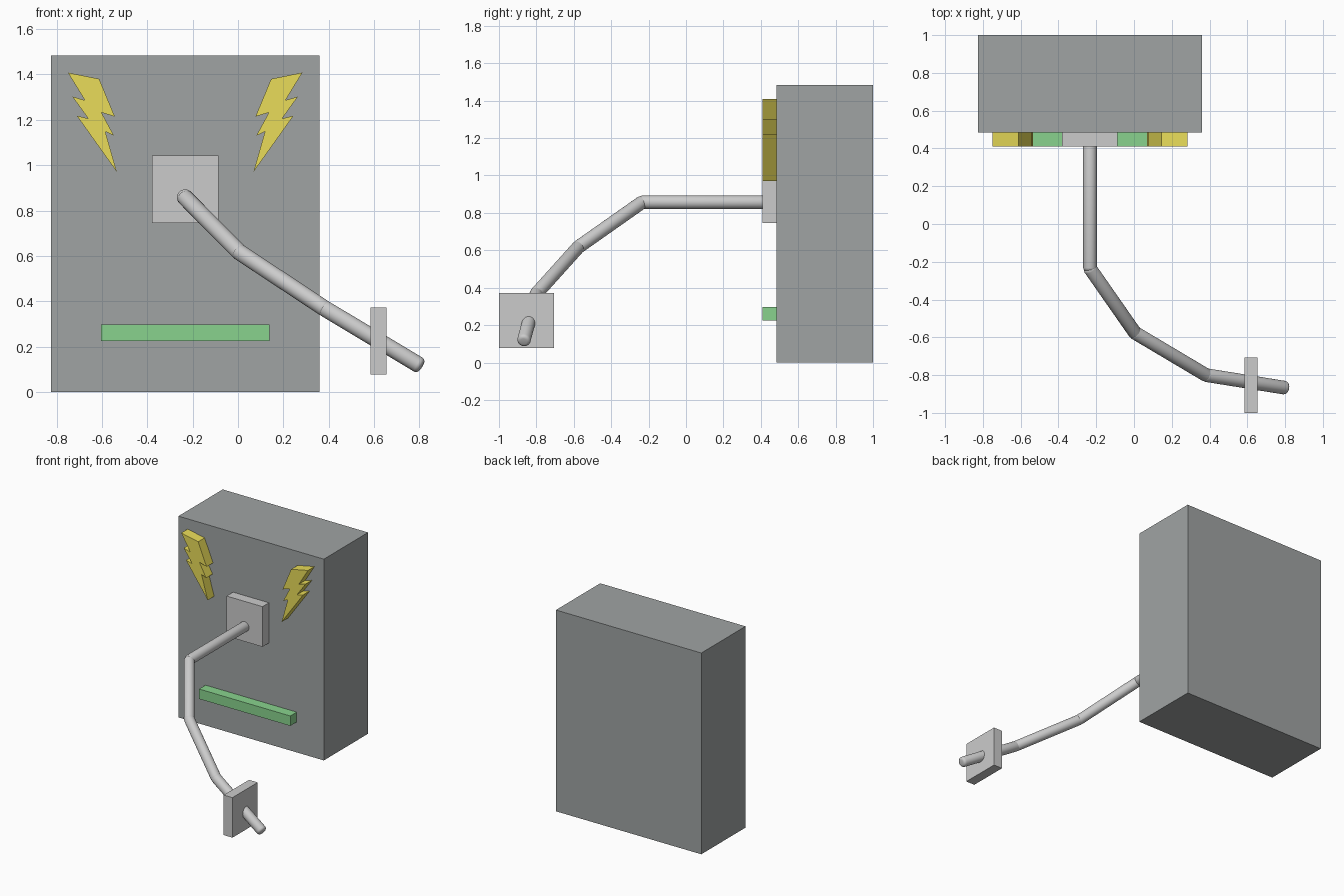
import bpy, bmesh, math
from mathutils import Vector

if "Cube" in bpy.data.objects:
    bpy.data.objects.remove(bpy.data.objects["Cube"])


def material(name, rgb):
    m = bpy.data.materials.new(name)
    m.diffuse_color = (*rgb, 1)
    m.use_nodes = True
    m.node_tree.nodes["Principled BSDF"].inputs["Base Color"].default_value = m.diffuse_color
    return m


def finish(name, bm, mat=None):
    bmesh.ops.recalc_face_normals(bm, faces=bm.faces)
    me = bpy.data.meshes.new(name)
    bm.to_mesh(me)
    bm.free()
    ob = bpy.data.objects.new(name, me)
    bpy.context.collection.objects.link(ob)
    if mat:
        me.materials.append(mat)
    return ob


def box(name, lo, hi, mat=None):
    lo, hi = Vector(lo), Vector(hi)
    bm = bmesh.new()
    bmesh.ops.create_cube(bm, size=1)
    bmesh.ops.scale(bm, vec=hi - lo, verts=bm.verts)
    ob = finish(name, bm, mat)
    ob.location = (lo + hi) / 2
    return ob


def rod(name, a, b, radius=0.036):
    """Cylinder from a to b with softened rims."""
    a, b = Vector(a), Vector(b)
    bm = bmesh.new()
    bmesh.ops.create_cone(bm, cap_ends=True, segments=32, radius1=radius,
                          radius2=radius, depth=(b - a).length)
    rims = [e for e in bm.edges if abs(e.verts[0].co.z - e.verts[1].co.z) < 1e-5]
    bmesh.ops.bevel(bm, geom=rims, offset=0.018, segments=3, profile=0.5,
                    affect='EDGES')
    ob = finish(name, bm)
    ob.location = (a + b) / 2
    ob.rotation_euler = (b - a).to_track_quat('Z', 'Y').to_euler()
    bpy.ops.object.select_all(action='DESELECT')
    ob.select_set(True)
    bpy.context.view_layer.objects.active = ob
    bpy.ops.object.shade_smooth_by_angle(angle=math.radians(40))
    return ob


dark = material("dark_grey", (0.35, 0.37, 0.37))
yellow = material("yellow", (0.82, 0.72, 0.10))
green = material("green", (0.25, 0.65, 0.27))

MID = -0.233            # centre line of the cabinet
FRONT, RAISED = 0.485, 0.41

# Cabinet, socket plate and indicator bar
box("cabinet", (-0.825, FRONT, 0), (0.36, 1.0, 1.483), dark)
box("socket_plate", (-0.38, RAISED, 0.746), (-0.087, FRONT, 1.042))
box("indicator_bar", (-0.604, RAISED, 0.224), (0.139, FRONT, 0.297), green)

# Lightning bolts: one outline, mirrored about the centre line
outline = [(-0.75, 1.408), (-0.612, 1.38), (-0.543, 1.214), (-0.602, 1.232),
           (-0.547, 1.13), (-0.585, 1.148), (-0.534, 0.97), (-0.711, 1.218),
           (-0.66, 1.205), (-0.73, 1.302), (-0.675, 1.286)]
bm = bmesh.new()
face = bm.faces.new([bm.verts.new((x - MID, RAISED, z)) for x, z in outline])
ext = bmesh.ops.extrude_face_region(bm, geom=[face], use_keep_orig=True)
bmesh.ops.translate(bm, vec=(0, FRONT - RAISED, 0),
                    verts=[v for v in ext["geom"] if isinstance(v, bmesh.types.BMVert)])
bolts = finish("lightning_bolts", bm, yellow)
bolts.location.x = MID
bolts.modifiers.new("mirror", 'MIRROR').use_mirror_merge = False

# Bent cable made of straight rods that overlap a little at the joints
path = [Vector(p) for p in ((MID, 0.43, 0.857), (MID, -0.235, 0.857),
                            (0.005, -0.576, 0.617), (0.382, -0.80, 0.368),
                            (0.806, -0.868, 0.114))]
for i, (a, b) in enumerate(zip(path, path[1:])):
    d = (b - a).normalized() * 0.015
    rod(f"cable_segment_{i + 1}", a - d, b + (d if i < 3 else d * 0.3))

# Plug plate near the end of the cable
box("plug_plate", (0.584, -1.0, 0.077), (0.655, -0.706, 0.372))
